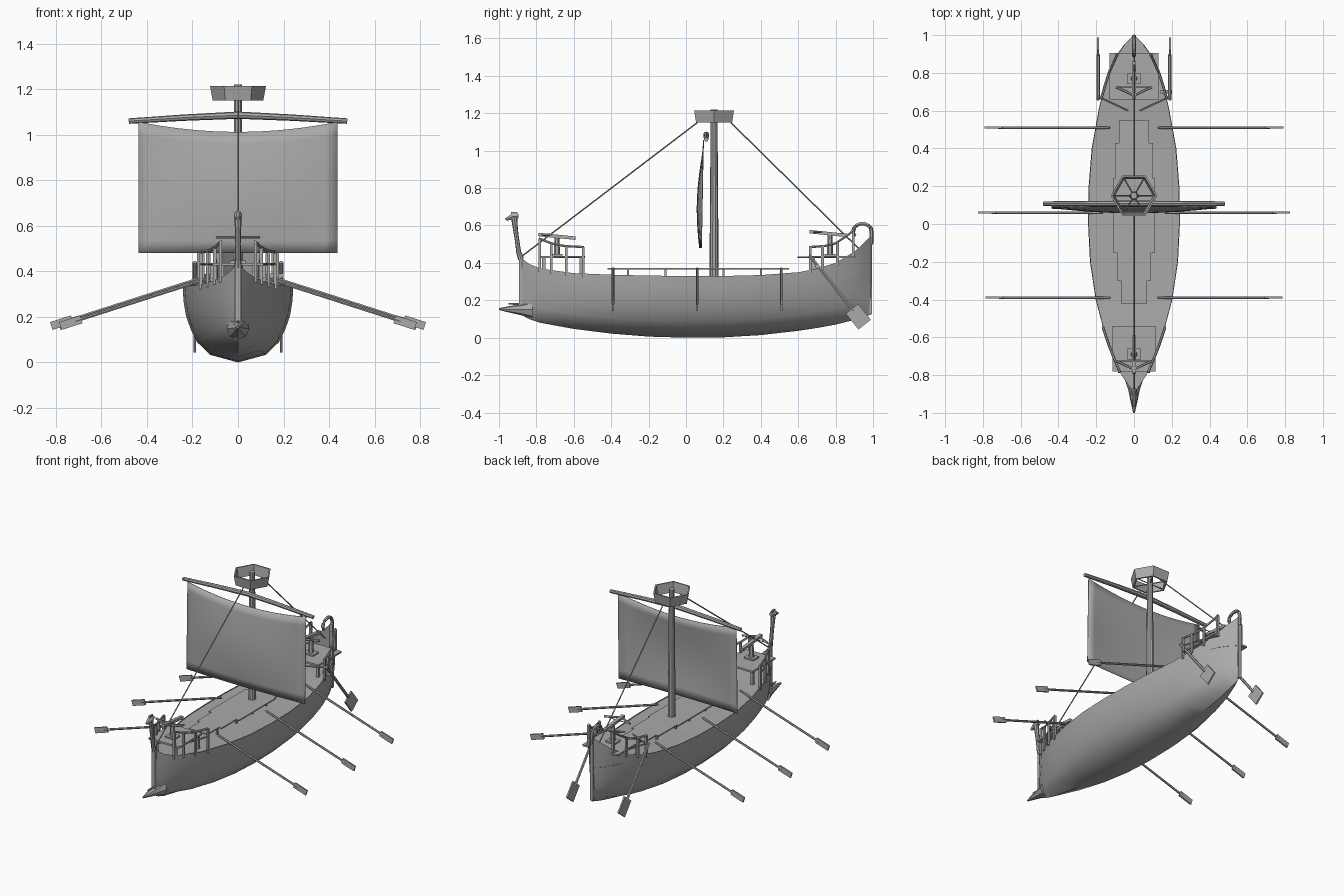
import bpy, bmesh, math
from mathutils import Vector

if "Cube" in bpy.data.objects:
    bpy.data.objects.remove(bpy.data.objects["Cube"])

grey = bpy.data.materials.new("plain_grey")
grey.diffuse_color = (0.4, 0.4, 0.4, 1)
grey.use_nodes = True
grey.node_tree.nodes["Principled BSDF"].inputs["Base Color"].default_value = grey.diffuse_color


def finish(name, bm, smooth=False):
    bmesh.ops.recalc_face_normals(bm, faces=bm.faces)
    me = bpy.data.meshes.new(name)
    bm.to_mesh(me)
    bm.free()
    me.materials.append(grey)
    ob = bpy.data.objects.new(name, me)
    bpy.context.collection.objects.link(ob)
    if smooth:
        bpy.context.view_layer.objects.active = ob
        ob.select_set(True)
        bpy.ops.object.shade_smooth_by_angle(angle=math.radians(35))
        ob.select_set(False)
    return ob


def box(name, lo, hi):
    bm = bmesh.new()
    bmesh.ops.create_cube(bm, size=1)
    for v in bm.verts:
        v.co = [(a + b) / 2 + c * (b - a) for a, b, c in zip(lo, hi, v.co)]
    return finish(name, bm)


def loft(name, rings, smooth=False, caps=True):
    bm = bmesh.new()
    rows = [[bm.verts.new(p) for p in r] for r in rings]
    n = len(rows[0])
    for a, b in zip(rows, rows[1:]):
        for i in range(n):
            bm.faces.new((a[i], a[(i + 1) % n], b[(i + 1) % n], b[i]))
    if caps:
        bm.faces.new(rows[0])
        bm.faces.new(rows[-1])
    return finish(name, bm, smooth)


def tube(name, pts, radii, sides=6, flat=None):
    """Tube along points; flat = (side, up) half sizes of a rectangular section."""
    pts = [Vector(p) for p in pts]
    if not isinstance(radii, (list, tuple)):
        radii = [radii] * len(pts)
    rings = []
    for i, p in enumerate(pts):
        t = (pts[min(i + 1, len(pts) - 1)] - pts[max(i - 1, 0)]).normalized()
        ref = Vector((0, 1, 0)) if abs(t.y) < 0.5 else Vector((1, 0, 0))
        s = (ref - t * ref.dot(t)).normalized()
        u = t.cross(s)
        if flat:
            rings.append([p + s * flat[0] * a + u * flat[1] * b
                          for a, b in ((-1, -1), (1, -1), (1, 1), (-1, 1))])
        else:
            rings.append([p + (s * math.cos(k) + u * math.sin(k)) * radii[i]
                          for k in (2 * math.pi * j / sides for j in range(sides))])
    return loft(name, rings, sides > 6 and not flat)


def interp(table, y, col):
    for a, b in zip(table, table[1:]):
        if y <= b[0]:
            f = (y - a[0]) / (b[0] - a[0])
            return a[col] + (b[col] - a[col]) * f
    return table[-1][col]


# Hull stations: y, half width, sheer height, keel height
ST = [(-.885, .008, .43, .125), (-.84, .04, .395, .10), (-.78, .078, .37, .08),
      (-.6, .15, .345, .047), (-.4, .203, .337, .022), (-.2, .233, .332, .006),
      (0, .243, .33, 0), (.2, .24, .33, .002), (.4, .224, .335, .014),
      (.6, .188, .35, .037), (.7, .165, .37, .052), (.8, .132, .40, .07),
      (.9, .088, .46, .095), (.95, .052, .505, .11), (.993, .008, .55, .125)]
SEC = [(1, 1), (.985, .82), (.94, .62), (.86, .45), (.74, .27), (.5, .1), (0, 0)]


def section(y, w, top, keel):
    half = [(w * a, y, keel + (top - keel) * b) for a, b in SEC]
    return half + [(-x, yy, z) for x, yy, z in half[-2::-1]]


bm = bmesh.new()
rows = [[bm.verts.new(p) for p in section(*s)] for s in ST]
for a, b in zip(rows, rows[1:]):
    for i in range(len(a) - 1):
        bm.faces.new((a[i], a[i + 1], b[i + 1], b[i]))
bm.faces.new(rows[0])
bm.faces.new(rows[-1])
finish("hull", bm, True)

# Deck, a little below the sheer and flat toward the ends
bm = bmesh.new()
rows = [[bm.verts.new((s * w * .99, y, min(top - .006, .35))) for s in (-1, 1)]
        for y, w, top, k in ST]
for a, b in zip(rows, rows[1:]):
    bm.faces.new((a[0], a[1], b[1], b[0]))
finish("deck", bm)

# Raised central gangway on posts
for i, (y0, y1, w) in enumerate([(-.42, -.3, .07), (-.3, -.15, .09), (-.15, .24, .112),
                                 (.24, .43, .1), (.43, .55, .08)]):
    box("gangway_%d" % i, (-w, y0, .366), (w, y1, .374))
for y in (-.31, -.11, .06, .2, .4):
    for s in (-1, 1):
        box("gangway_post", (s * .065 - .005, y - .005, .32), (s * .065 + .005, y + .005, .367))

# Stem post, figurehead and ram
tube("stem_post", [(0, -.885, .13), (0, -.885, .43)], 0, flat=(.008, .013))
tube("figurehead_neck", [(0, -.882, .42), (0, -.895, .46), (0, -.903, .52), (0, -.912, .58),
                         (0, -.918, .64)], [.016, .013, .012, .013, .017], 8)
tube("figurehead_head", [(0, -.895, .65), (0, -.925, .648), (0, -.965, .632)],
     [.014, .019, .008], 6)
box("figurehead_crest", (-.005, -.935, .65), (.005, -.9, .672))
tube("ram", [(0, -.82, .15), (0, -.88, .15), (0, -.95, .152), (0, -1, .153)],
     [.05, .03, .016, .005], 8)
tube("ram_upper_spike", [(0, -.87, .178), (0, -.95, .182)], [.008, .004])

# Curled stern ornament
arc = [(0, .99, .5), (0, .993, .56)]
arc += [(0, .943 + .05 * math.cos(t), .565 + .045 * math.sin(t))
        for t in (math.pi * k / 7 for k in range(1, 8))]
tube("stern_curl", arc + [(0, .9, .55), (0, .908, .545)], [.011] * 9 + [.009, .008], 6)
tube("stern_post", [(0, .988, .13), (0, .988, .55)], 0, flat=(.007, .011))


# Fighting platforms with rails and bolt throwers
def platform(label, y0, y1, w, rail, post_ys, base_y, bow_y, z):
    box(label + "_platform", (-w, y0, .425), (w, y1, .437))
    for s in (-1, 1):
        tube(label + "_rail", [(s * interp(ST, y, 1), y, h) for y, h in rail], .007)
        tube(label + "_lower_rail", [(s * interp(ST, y, 1), y, .432) for y, h in rail], .005)
        for y in post_ys:
            x = s * interp(ST, y, 1)
            box(label + "_rail_post", (x - .007, y - .007, interp(ST, y, 2) - .02),
                (x + .007, y + .007, interp(rail, y, 1)))
        for y in (y0 + .02, y1 - .02):
            x = s * (min(w, interp(ST, y, 1)) - .015)
            box(label + "_leg", (x - .009, y - .009, .34), (x + .009, y + .009, .43))
    tube(label + "_thrower_stand", [(0, base_y, .43), (0, base_y, z)], [.018, .012], 6)
    box(label + "_thrower_base", (-.035, base_y - .03, .437), (.035, base_y + .03, .447))
    tube(label + "_thrower_stock", [(0, bow_y - .04, z + .012), (0, bow_y + .16, z - .008)],
         0, flat=(.011, .009))
    tube(label + "_thrower_bow", [(-.095, bow_y + .025, z + .01), (-.05, bow_y + .005, z + .01),
                                  (0, bow_y - .02, z + .01), (.05, bow_y + .005, z + .01),
                                  (.095, bow_y + .025, z + .01)], .007)
    tube(label + "_thrower_string", [(-.095, bow_y + .025, z + .01),
                                     (.095, bow_y + .025, z + .01)], .003, 4)


platform("bow", -.78, -.54, .113, [(-.785, .53), (-.72, .505), (-.65, .49), (-.548, .485)],
         (-.782, -.72, -.64, -.55), -.69, -.75, .54)
platform("stern", .66, .905, .13, [(.66, .485), (.74, .49), (.8, .505), (.86, .545), (.9, .577)],
         (.665, .73, .81, .895), .77, .7, .555)

# Steering oars with tillers
for s in (-1, 1):
    x = s * .19
    a, b = Vector((x, .66, .44)), Vector((x, .955, .07))
    tube("steering_oar_shaft", [a, a.lerp(b, .8)], .009)
    tube("steering_oar_blade", [a.lerp(b, .77), a.lerp(b, 1)], 0, flat=(.005, .042))
    tube("tiller", [(x, .675, .43), (s * .03, .6, .43)], .005)
    box("steering_bracket", (s * .16 - .02, .69, .37), (s * .16 + .03 * s + .01, .71, .39))

# Rowing oars
for y, d in ((.51, -.035), (.06, 0), (-.39, -.04)):
    for s in (-1, 1):
        a, b = Vector((s * (.165 + d), y, .37)), Vector((s * (.82 + d), y, .16))
        tube("oar_shaft", [a, a.lerp(b, .9)], .007)
        tube("oar_blade", [a.lerp(b, .86), a.lerp(b, 1)], 0, flat=(.005, .018))

# Mast and open six-sided lookout
tube("mast", [(0, .15, .3), (0, .15, 1.22)], [.025, .018], 10)


def hexagon(r, z):
    return [(r * math.cos(k * math.pi / 3), .15 + r * math.sin(k * math.pi / 3), z)
            for k in range(6)]


loft("lookout_wall", [hexagon(.111, 1.15), hexagon(.123, 1.215), hexagon(.113, 1.215),
                      hexagon(.101, 1.15), hexagon(.111, 1.15)], caps=False)
for k in range(3):
    p = hexagon(.1, 1.156)
    tube("lookout_spoke", [p[k], p[k + 3]], .004, 4)

# Bent yard
tube("yard", [(-.48, .108, 1.06), (-.24, .108, 1.075), (0, .108, 1.086), (.24, .108, 1.075),
              (.48, .108, 1.06)], [.012, .014, .016, .014, .012], 8)

# Bellied sail with a sagging head
bm = bmesh.new()
N, M = 16, 10
grid = []
for i in range(N + 1):
    u = i / N * 2 - 1
    head = 1.012 + .045 * u * u
    grid.append([bm.verts.new((.437 * u, .085 + .01 * j / M
                               - .028 * (1 - u * u) * math.sin(math.pi * (.12 + .88 * j / M)),
                               .48 + (head - .48) * j / M)) for j in range(M + 1)])
for i in range(N):
    for j in range(M):
        bm.faces.new((grid[i][j], grid[i + 1][j], grid[i + 1][j + 1], grid[i][j + 1]))
sail = finish("sail", bm, True)
sail.modifiers.new("thickness", 'SOLIDIFY').thickness = .004

# Stays
tube("fore_stay", [(0, .06, 1.15), (0, -.885, .43)], .004, 5)
tube("back_stay", [(0, .24, 1.15), (0, .92, .48)], .004, 5)
